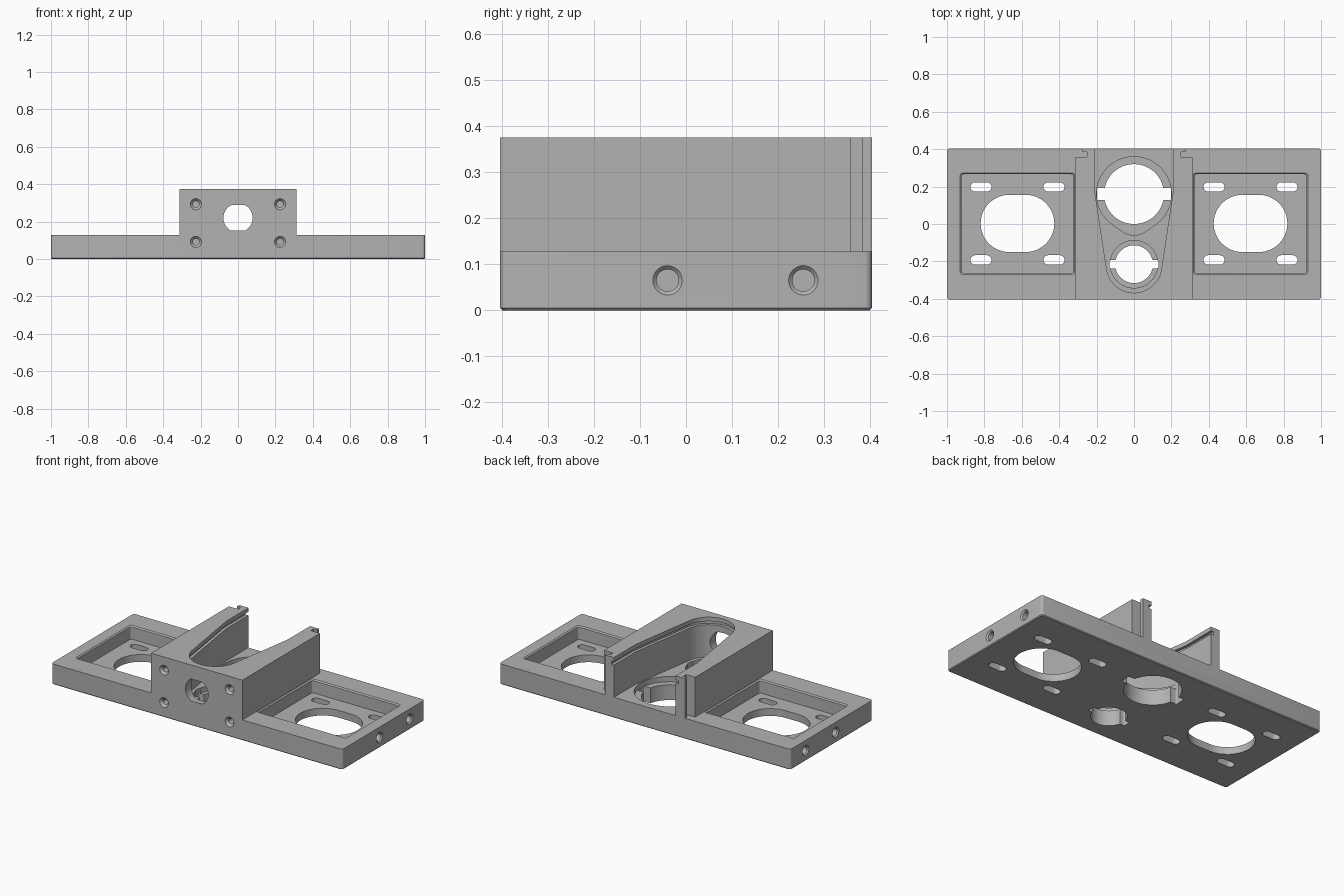
import bpy, bmesh, math
from mathutils import Vector
from mathutils.geometry import convex_hull_2d

cube = bpy.data.objects.get("Cube")
if cube:
    bpy.data.objects.remove(cube, do_unlink=True)

grey = bpy.data.materials.new("matte grey")
grey.use_nodes = True
COLOR = (0.45, 0.45, 0.45, 1)
grey.diffuse_color = COLOR
grey.node_tree.nodes["Principled BSDF"].inputs["Base Color"].default_value = COLOR

HALF_Y, PLATE_TOP, TOP = 0.404, 0.128, 0.375


def circle(x, y, r, n=48):
    return [(x + r * math.cos(math.tau * i / n), y + r * math.sin(math.tau * i / n))
            for i in range(n)]


def hull(points):
    return [points[i] for i in convex_hull_2d([Vector(p) for p in points])]


def rounded_box(x0, x1, y0, y1, r):
    return hull([p for x in (x0 + r, x1 - r) for y in (y0 + r, y1 - r)
                 for p in circle(x, y, r, 16)])


def slot(x, y, half_length, r):
    return hull(circle(x - half_length + r, y, r) + circle(x + half_length - r, y, r))


def solid(name, layers, axis="z"):
    """Loft matching outlines, given as (outline, height), along an axis."""
    place = {"z": lambda a, b, c: (a, b, c),
             "y": lambda a, b, c: (a, c, b),
             "x": lambda a, b, c: (c, a, b)}[axis]
    bm = bmesh.new()
    rings = [[bm.verts.new(place(a, b, h)) for a, b in outline] for outline, h in layers]
    bm.faces.new(rings[0])
    bm.faces.new(rings[-1])
    for low, high in zip(rings, rings[1:]):
        for i in range(len(low)):
            bm.faces.new((low[i - 1], low[i], high[i], high[i - 1]))
    bmesh.ops.recalc_face_normals(bm, faces=bm.faces)
    mesh = bpy.data.meshes.new(name)
    bm.to_mesh(mesh)
    bm.free()
    mesh.materials.append(grey)
    obj = bpy.data.objects.new(name, mesh)
    bpy.context.collection.objects.link(obj)
    return obj


def combine(target, tool, operation="DIFFERENCE"):
    bpy.context.view_layer.objects.active = target
    mod = target.modifiers.new("combine", "BOOLEAN")
    mod.operation, mod.solver, mod.object = operation, "EXACT", tool
    bpy.ops.object.modifier_apply(modifier=mod.name)
    bpy.data.objects.remove(tool, do_unlink=True)


def cut(name, outline, low, high, axis="z"):
    combine(bracket, solid(name, [(outline, low), (outline, high)], axis), "DIFFERENCE")


# Base plate with rounded corners and a chamfered underside
edge = 0.005
bracket = solid("mounting_bracket", [
    (rounded_box(-1 + edge, 1 - edge, -HALF_Y + edge, HALF_Y - edge, 0.015), 0),
    (rounded_box(-1, 1, -HALF_Y, HALF_Y, 0.015), edge),
    (rounded_box(-1, 1, -HALF_Y, HALF_Y, 0.015), PLATE_TOP)])

# Central housing with hooked rails at the back
half = [(0.313, -HALF_Y), (0.313, 0.357), (0.25, 0.357), (0.25, 0.384),
        (0.275, 0.384), (0.275, HALF_Y)]
housing = half + [(-x, y) for x, y in reversed(half)]
combine(bracket, solid("housing", [(housing, 0.06), (housing, TOP)]), "UNION")

# Tapered cavity, open at the back, with a lid groove below its rim
def cavity(grow):
    w = 0.212 + grow
    return hull([(-w, 0.5), (w, 0.5), (-w, 0.19), (w, 0.19)]
                + circle(0, -0.22, 0.148 + grow, 64))

cut("cavity", cavity(0), PLATE_TOP, 0.5)
cut("lid_groove", cavity(0.018), 0.328, 0.35)

# Shallow floor recesses around the two keyed holes
cut("large_recess", hull(circle(0, 0.16, 0.2, 64) + circle(0, 0.04, 0.1)), 0.095, 0.2)
cut("small_recess", circle(0, -0.215, 0.127), 0.095, 0.2)
for y, r, reach, key in ((0.16, 0.16, 0.198, 0.033), (-0.215, 0.101, 0.13, 0.023)):
    cut("keyed_hole", circle(0, y, r, 64), -0.1, 0.2)
    cut("key_slots", rounded_box(-reach, reach, y - key, y + key, 0.008), -0.1, 0.2)

# Side pockets with chamfered rims, oval openings, mounting slots and end holes
for side in (-1, 1):
    cx = side * 0.623
    def pocket(grow):
        return rounded_box(cx - 0.299 - grow, cx + 0.299 + grow,
                           -0.262 - grow, 0.266 + grow, 0.012)
    combine(bracket, solid("pocket", [(pocket(0), 0.045), (pocket(0), PLATE_TOP - 0.007),
                                      (pocket(0.007), PLATE_TOP), (pocket(0.007), 0.2)]))
    cut("oval_opening", slot(cx, 0.003, 0.197, 0.153), -0.1, 0.1)
    for dx in (-0.195, 0.195):
        for dy in (-0.195, 0.195):
            cut("mounting_slot", slot(cx + dx, 0.003 + dy, 0.056, 0.025), -0.1, 0.1)
    for y in (-0.04, 0.255):
        combine(bracket, solid("end_hole", [
            (circle(y, 0.065, 0.024, 32), side * 0.94),
            (circle(y, 0.065, 0.024, 32), side * 0.992),
            (circle(y, 0.065, 0.032, 32), side),
            (circle(y, 0.065, 0.032, 32), side * 1.05)], "x"))

# Front shaft opening with flattened top and bottom
shaft = [(x, min(max(z, 0.152), 0.288)) for x, z in circle(0, 0.22, 0.078)]
cut("shaft_opening", hull(shaft), -0.5, -0.2, "y")

# Countersunk front screw holes
for x in (-0.225, 0.225):
    for z in (0.092, 0.293):
        combine(bracket, solid("screw_hole", [
            (circle(x, z, 0.03, 32), -0.5), (circle(x, z, 0.03, 32), -HALF_Y),
            (circle(x, z, 0.017, 32), -0.39), (circle(x, z, 0.017, 32), -0.3)], "y"))

# Smooth the curved walls and keep edges crisp
bpy.ops.object.select_all(action="DESELECT")
bracket.select_set(True)
bpy.context.view_layer.objects.active = bracket
bpy.ops.object.shade_smooth_by_angle(angle=math.radians(25))
